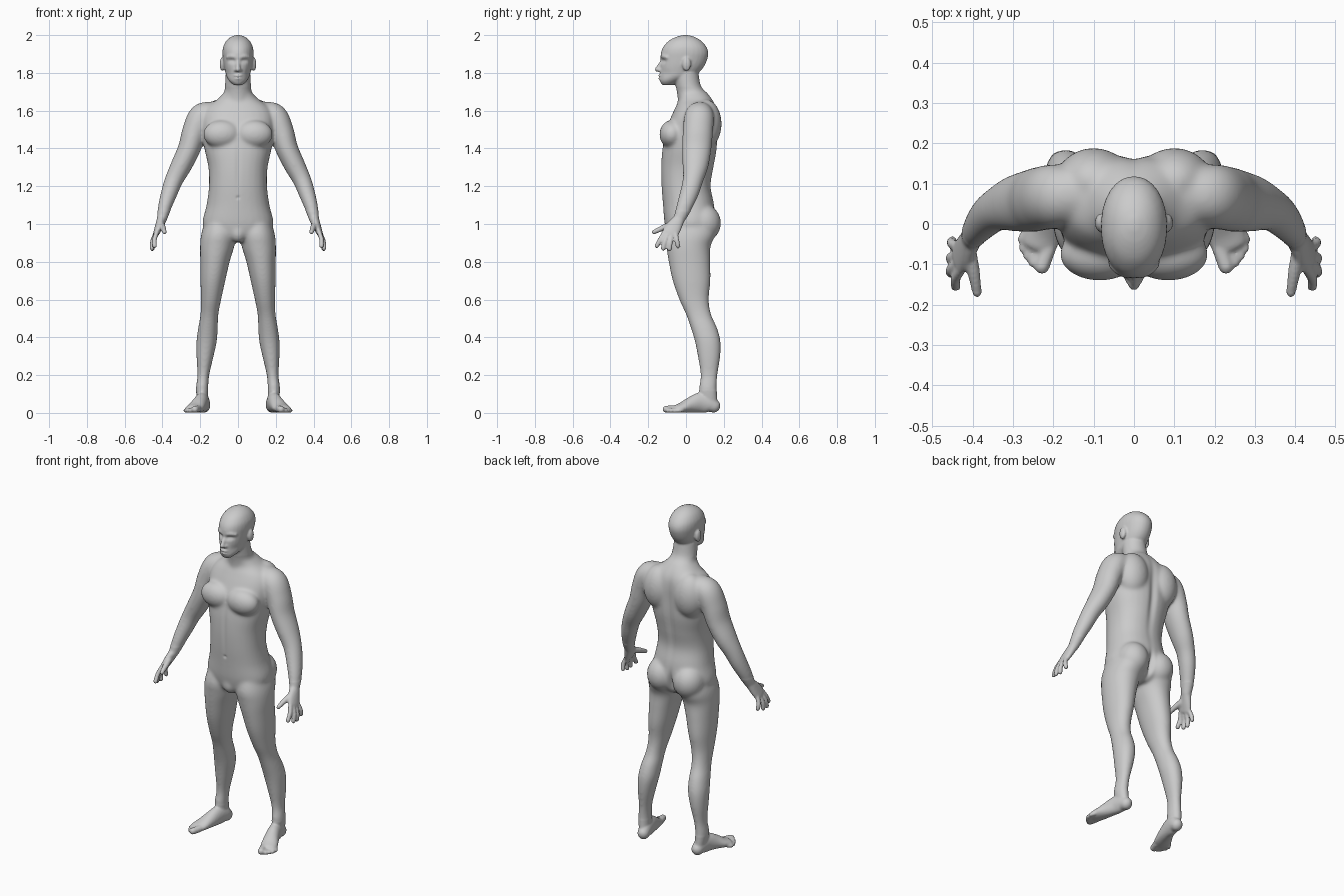
import bpy, bmesh, math
from mathutils import Vector

bm = bmesh.new()
SEG = 28


def spline(pts, n=6):
    """Catmull-Rom resampling of tuples of any length."""
    p = [pts[0]] + list(pts) + [pts[-1]]
    out = []
    for i in range(1, len(p) - 2):
        for k in range(n):
            t = k / n
            out.append([0.5 * (2 * b + (c - a) * t + (2 * a - 5 * b + 4 * c - d) * t * t
                               + (3 * b - a - 3 * c + d) * t ** 3)
                        for a, b, c, d in zip(*p[i - 1:i + 3])])
    return out + [list(pts[-1])]


def skin(rings):
    vs = [[bm.verts.new(c) for c in r] for r in rings]
    for a, b in zip(vs, vs[1:]):
        for i in range(SEG):
            j = (i + 1) % SEG
            bm.faces.new((a[i], a[j], b[j], b[i]))
    bm.faces.new(vs[0][::-1])
    bm.faces.new(vs[-1])


def loft(sections, power=2.0, side=1):
    """Horizontal rings from (z, x0, x1, y0, y1)."""
    rings = []
    for z, x0, x1, y0, y1 in spline(sections):
        ring = []
        for i in range(SEG):
            a = 2 * math.pi * (i + 0.5) / SEG
            c, s = math.cos(a), math.sin(a)
            u = math.copysign(abs(c) ** (2 / power), c)
            v = math.copysign(abs(s) ** (2 / power), s)
            ring.append((side * ((x0 + x1) / 2 + u * (x1 - x0) / 2),
                         (y0 + y1) / 2 + v * (y1 - y0) / 2, z))
        rings.append(ring)
    skin(rings)


def tube(pts, ref=(0, 1, 0), side=1):
    """Round-ended tube from (x, y, z, width, radius along ref)."""
    path = spline(pts)
    pos = [Vector(q[:3]) for q in path]
    n = len(path)
    tan = [(pos[min(i + 1, n - 1)] - pos[max(i - 1, 0)]).normalized() for i in range(n)]
    st = [(pos[i], tan[i], path[i][3], path[i][4]) for i in range(n)]

    def cap(s, sign):
        p, t, a, b = s
        return [(p + t * sign * min(a, b) * k, t, a * math.sqrt(1 - k * k), b * math.sqrt(1 - k * k))
                for k in (0.4, 0.7, 0.9, 0.99)]
    st = cap(st[0], -1)[::-1] + st + cap(st[-1], 1)
    rings = []
    for p, t, a, b in st:
        v = Vector(ref)
        v = (v - t * v.dot(t)).normalized()
        u = t.cross(v)
        ring = []
        for i in range(SEG):
            an = 2 * math.pi * i / SEG
            q = p + u * a * math.cos(an) + v * b * math.sin(an)
            ring.append((q.x * side, q.y, q.z))
        rings.append(ring)
    skin(rings)


def ball(c, size, side=1):
    r = bmesh.ops.create_uvsphere(bm, u_segments=24, v_segments=16, radius=1)
    for v in r['verts']:
        v.co = Vector((side * (c[0] + v.co.x * size[0]), c[1] + v.co.y * size[1], c[2] + v.co.z * size[2]))


def sym(rows):
    return [(z, -w, w, a, b) for z, w, a, b in rows]


# torso
loft(sym([(0.905, 0.07, -0.06, 0.09), (0.935, 0.15, -0.095, 0.13), (1.0, 0.188, -0.113, 0.155),
          (1.1, 0.167, -0.122, 0.15), (1.2, 0.154, -0.13, 0.132), (1.3, 0.157, -0.132, 0.148),
          (1.4, 0.178, -0.125, 0.165), (1.5, 0.19, -0.105, 0.168), (1.57, 0.19, -0.078, 0.168),
          (1.62, 0.165, -0.055, 0.16), (1.66, 0.11, -0.038, 0.14), (1.7, 0.07, -0.045, 0.108)]), 2.3)
# neck
loft(sym([(1.6, 0.085, -0.04, 0.15), (1.68, 0.076, -0.046, 0.12),
          (1.73, 0.069, -0.055, 0.08), (1.8, 0.065, -0.07, 0.066)]))
# head
loft(sym([(1.735, 0.022, -0.125, -0.07), (1.755, 0.044, -0.138, -0.03), (1.78, 0.06, -0.139, 0.035),
          (1.805, 0.067, -0.138, 0.072), (1.84, 0.075, -0.137, 0.099), (1.88, 0.08, -0.135, 0.115),
          (1.91, 0.082, -0.132, 0.118), (1.94, 0.078, -0.119, 0.107), (1.97, 0.062, -0.091, 0.08),
          (1.99, 0.038, -0.053, 0.046), (2.0, 0.01, -0.015, 0.012)]), 2.1)
# nose and lips
tube([(0, -0.126, 1.866, 0.009, 0.009), (0, -0.142, 1.836, 0.011, 0.011), (0, -0.151, 1.819, 0.014, 0.014)])
ball((0, -0.131, 1.785), (0.026, 0.017, 0.007))
ball((0, -0.129, 1.77), (0.023, 0.017, 0.008))
# groin
ball((0, -0.068, 0.955), (0.045, 0.045, 0.055))

FINGERS = [((0.43, -0.115, 0.955), (0.442, -0.136, 0.918), (0.442, -0.155, 0.884)),
           ((0.436, -0.097, 0.945), (0.453, -0.112, 0.905), (0.455, -0.121, 0.87)),
           ((0.438, -0.077, 0.94), (0.454, -0.083, 0.9), (0.454, -0.087, 0.868)),
           ((0.436, -0.056, 0.95), (0.451, -0.048, 0.912), (0.45, -0.042, 0.882))]
TOES = [((0.212, -0.06), (0.228, -0.105), 0.019), ((0.235, -0.06), (0.25, -0.095), 0.013),
        ((0.25, -0.05), (0.264, -0.079), 0.012), ((0.261, -0.037), (0.274, -0.06), 0.012),
        ((0.268, -0.022), (0.277, -0.038), 0.012)]

for s in (1, -1):
    # chest, shoulder blade and buttock
    ball((0.085, -0.075, 1.475), (0.1, 0.066, 0.075), s)
    ball((0.1, 0.105, 1.53), (0.095, 0.084, 0.13), s)
    ball((0.088, 0.09, 1.005), (0.088, 0.096, 0.1), s)
    # leg
    loft([(1.04, 0.02, 0.165, -0.085, 0.14), (0.95, 0.008, 0.194, -0.11, 0.155),
          (0.88, 0.02, 0.201, -0.104, 0.13), (0.8, 0.044, 0.2, -0.092, 0.129),
          (0.7, 0.067, 0.199, -0.071, 0.13), (0.6, 0.089, 0.196, -0.036, 0.121),
          (0.52, 0.104, 0.199, 0.0, 0.134), (0.45, 0.107, 0.211, 0.025, 0.165),
          (0.38, 0.112, 0.22, 0.046, 0.183), (0.3, 0.129, 0.22, 0.062, 0.182),
          (0.2, 0.152, 0.215, 0.077, 0.167), (0.13, 0.157, 0.223, 0.069, 0.163),
          (0.06, 0.158, 0.215, 0.08, 0.166)], 2.1, s)
    # foot and toes
    tube([(0.18, 0.148, 0.036, 0.033, 0.036), (0.184, 0.12, 0.05, 0.035, 0.05), (0.192, 0.075, 0.054, 0.036, 0.054),
          (0.207, 0.025, 0.042, 0.041, 0.042), (0.225, -0.02, 0.028, 0.047, 0.028),
          (0.236, -0.05, 0.022, 0.045, 0.021)], (0, 0, 1), s)
    for a, b, r in TOES:
        tube([(*a, r + 0.003, r, r), (*b, r, r, r)], (0, 0, 1), s)
    # arm
    tube([(0.13, 0.075, 1.6, 0.05, 0.06), (0.19, 0.07, 1.57, 0.07, 0.078), (0.23, 0.063, 1.49, 0.066, 0.08),
          (0.258, 0.057, 1.4, 0.06, 0.078), (0.3, 0.05, 1.31, 0.056, 0.069), (0.338, 0.037, 1.235, 0.049, 0.055),
          (0.364, 0.018, 1.165, 0.044, 0.05), (0.388, -0.01, 1.09, 0.036, 0.042),
          (0.402, -0.034, 1.03, 0.027, 0.031)], side=s)
    # hand
    tube([(0.402, -0.034, 1.03, 0.026, 0.03), (0.419, -0.064, 0.985, 0.021, 0.042),
          (0.433, -0.084, 0.95, 0.016, 0.044)], side=s)
    for f in FINGERS:
        tube([(*p, 0.0125, 0.0125) for p in f], side=s)
    tube([(0.41, -0.06, 1.0, 0.018, 0.02), (0.398, -0.115, 0.982, 0.016, 0.016),
          (0.389, -0.17, 0.957, 0.012, 0.012)], (0, 0, 1), s)
    # ear, brow, nostril
    ball((0.083, 0.003, 1.846), (0.014, 0.023, 0.037), s)
    tube([(0.01, -0.126, 1.883, 0.01, 0.01), (0.035, -0.119, 1.888, 0.01, 0.01),
          (0.056, -0.1, 1.882, 0.009, 0.009)], (0, 0, 1), s)
    ball((0.013, -0.137, 1.814), (0.01, 0.013, 0.009), s)

# fuse all parts into one skin
bmesh.ops.recalc_face_normals(bm, faces=bm.faces)
src = bpy.data.meshes.new("body_parts")
bm.to_mesh(src)
bm.free()
body = bpy.data.objects.new("body", src)
bpy.context.collection.objects.link(body)
mod = body.modifiers.new("fuse", 'REMESH')
mod.mode = 'VOXEL'
mod.voxel_size = 0.006
ev = body.evaluated_get(bpy.context.evaluated_depsgraph_get())
mesh = bpy.data.meshes.new_from_object(ev)
body.modifiers.clear()

# blend the joins, more on the big masses than on hands, feet and face
bm = bmesh.new()
bm.from_mesh(mesh)
big = [v for v in bm.verts if 0.12 < v.co.z < 1.72 and (v.co.z > 1.07 or abs(v.co.x) < 0.33)]
for verts, count in ((list(bm.verts), 2), (big, 16)):
    for _ in range(count):
        bmesh.ops.smooth_vert(bm, verts=verts, factor=0.5, use_axis_x=True, use_axis_y=True, use_axis_z=True)

# sculpted hollows and swells: centre, radii, push along y
DENTS = [((0.03, -0.125, 1.863), (0.02, 0.03, 0.011), 0.014), ((0.031, -0.115, 1.86), (0.01, 0.03, 0.006), -0.005),
         ((0, -0.14, 1.7775), (0.02, 0.03, 0.003), 0.004), ((0.05, -0.1, 1.795), (0.018, 0.04, 0.02), 0.006),
         ((0, 0.165, 1.4), (0.022, 0.06, 0.2), -0.012), ((0, 0.16, 0.98), (0.014, 0.08, 0.06), -0.025),
         ((0, -0.125, 1.14), (0.008, 0.03, 0.008), 0.006), ((0, -0.12, 1.3), (0.012, 0.05, 0.12), 0.004)]
for v in bm.verts:
    push = 0
    for c, r, d in DENTS:
        e = ((abs(v.co.x) - c[0]) / r[0]) ** 2 + ((v.co.y - c[1]) / r[1]) ** 2 + ((v.co.z - c[2]) / r[2]) ** 2
        if e < 9:
            push += d * math.exp(-e)
    v.co.y += push
    v.co.z = max(v.co.z, 0)
for f in bm.faces:
    f.smooth = True
bm.to_mesh(mesh)
bm.free()
body.data = mesh
bpy.data.meshes.remove(src)
mesh.name = "body"
